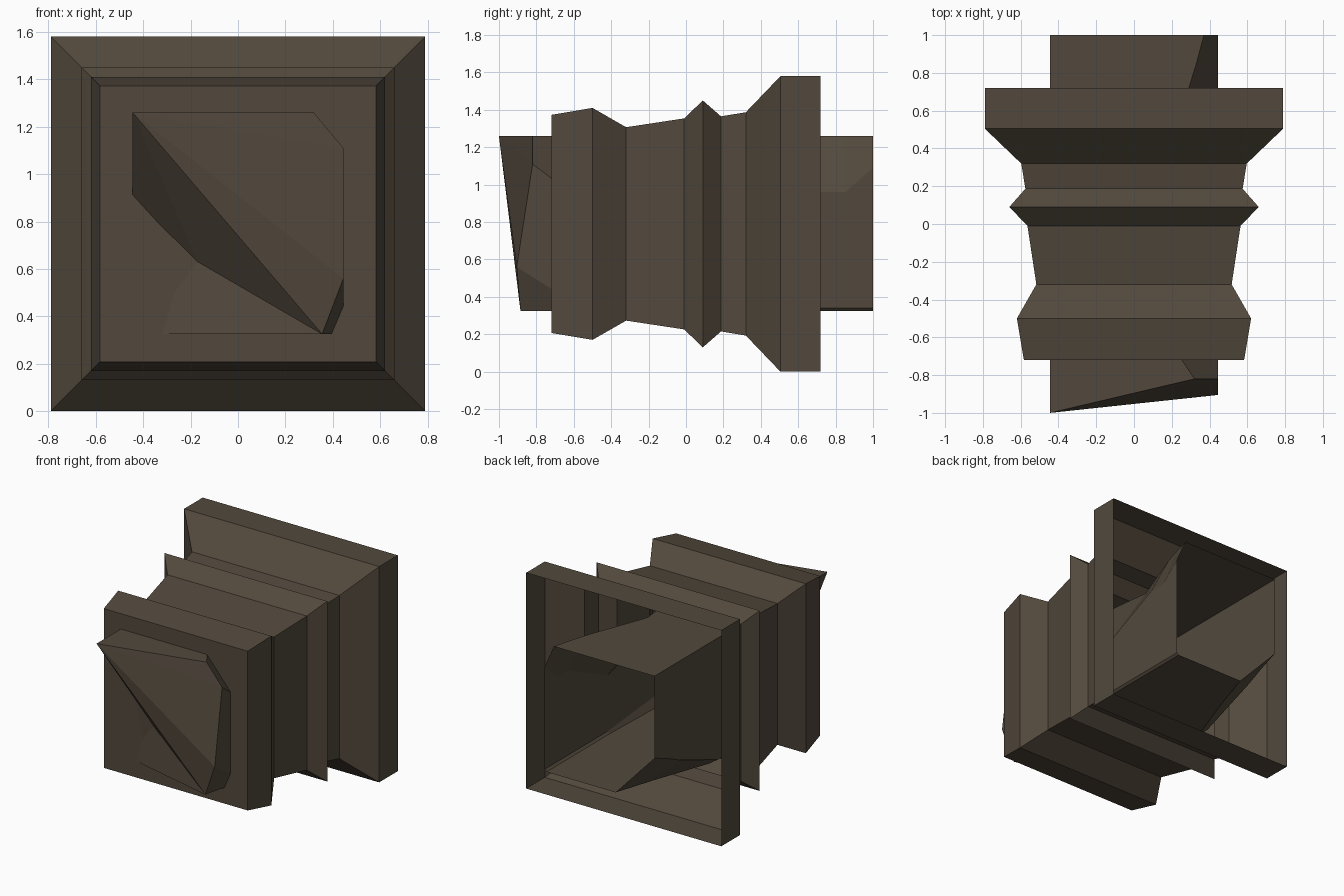
import bpy, bmesh

if "Cube" in bpy.data.objects:
    bpy.data.objects.remove(bpy.data.objects["Cube"])

stone = bpy.data.materials.new("dark_brown_stone")
stone.diffuse_color = (0.085, 0.066, 0.046, 1)
stone.use_nodes = True
stone.node_tree.nodes["Principled BSDF"].inputs["Base Color"].default_value = stone.diffuse_color
MID = 0.79  # height of the block's long axis


def build(name, rings, front_face=False):
    """Loft closed rings of points along y, leaving the back end open."""
    bm = bmesh.new()
    loops = [[bm.verts.new(p) for p in ring] for ring in rings]
    for a, b in zip(loops, loops[1:]):
        n = len(a)
        for i in range(n):
            j = (i + 1) % n
            bm.faces.new((a[i], a[j], b[j], b[i]))
    if front_face:
        bm.faces.new(loops[0][::-1])
    return bm, loops


def finish(name, bm):
    bmesh.ops.recalc_face_normals(bm, faces=bm.faces)
    me = bpy.data.meshes.new(name)
    bm.to_mesh(me)
    bm.free()
    me.materials.append(stone)
    ob = bpy.data.objects.new(name, me)
    bpy.context.collection.objects.link(ob)


# Square moulded shell: (y, half width), closed front, open back
profile = [(-0.72, 0.583), (-0.5, 0.62), (-0.32, 0.517), (-0.01, 0.564),
           (0.09, 0.66), (0.187, 0.575), (0.32, 0.597), (0.505, 0.79), (0.72, 0.79)]
rings = [[(sx * r, y, MID + sz * r) for sx, sz in ((-1, 1), (1, 1), (1, -1), (-1, -1))]
         for y, r in profile]
bm, _ = build("moulded_shell", rings, True)
finish("moulded_shell", bm)

# Chipped beam: each section gives the chamfers at the top right,
# bottom right and bottom left corners
W, TOP, LOW = 0.445, 1.26, 0.325


def section(y, tx, tz, rz, bx, lx, lz):
    return [(-W, y, TOP), (tx, y, TOP), (W, y, tz), (W, y, rz),
            (bx, y, LOW), (lx, y, LOW), (-W, y, lz)]


sections = [section(-0.70, 0.24, 1.02, 0.43, 0.40, -0.40, 0.37),
            section(0.27, 0.12, 0.75, 0.34, 0.43, -0.38, 0.37),
            section(0.72, 0.29, 0.96, 0.34, 0.43, -0.22, 0.54),
            section(0.85, 0.33, 0.96, 0.34, 0.43, -0.18, 0.60),
            section(1.0, 0.37, 1.09, 0.34, 0.43, -0.13, 0.66)]
bm, loops = build("chipped_beam", sections)

# Broken front end of the beam
tl, tr, rt, rb, br, bl, lb = loops[0]
A, B, C, D, E, P, L = [bm.verts.new(p) for p in (
    (-W, -1.0, TOP), (0.32, -0.82, TOP), (W, -0.82, 1.11), (W, -0.905, 0.56),
    (0.355, -0.885, LOW), (-0.17, -0.735, 0.63), (-W, -0.71, 0.90))]
for f in ((A, B, C), (A, C, D), (A, D, E), (A, E, P), (A, P, L),
          (P, E, bl), (L, P, bl), (L, bl, lb),
          (A, tl, tr, B), (B, tr, rt, C), (C, rt, rb, D), (D, rb, br, E),
          (E, br, bl), (A, L, tl), (tl, L, lb)):
    bm.faces.new(f)
finish("chipped_beam", bm)
